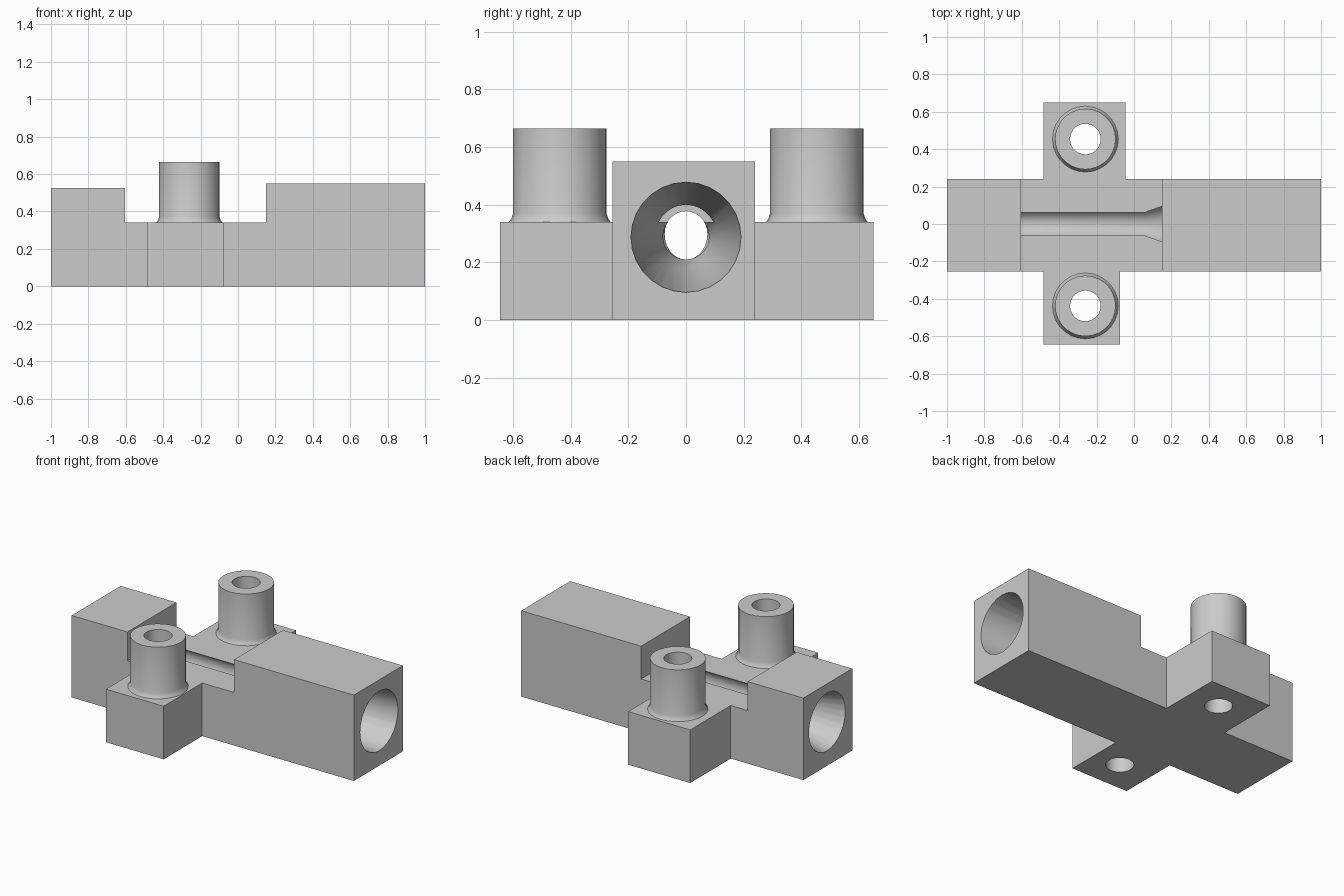
import bpy
import bmesh
from math import cos, sin, tau, radians

cube = bpy.data.objects.get("Cube")
if cube:
    bpy.data.objects.remove(cube)

grey = bpy.data.materials.new("plain grey")
grey.use_nodes = True
colour = (0.6, 0.6, 0.6, 1)
grey.diffuse_color = colour
grey.node_tree.nodes["Principled BSDF"].inputs["Base Color"].default_value = colour
SIDES = 28


def make(name, bm):
    bmesh.ops.recalc_face_normals(bm, faces=bm.faces)
    mesh = bpy.data.meshes.new(name)
    bm.to_mesh(mesh)
    bm.free()
    mesh.materials.append(grey)
    ob = bpy.data.objects.new(name, mesh)
    bpy.context.collection.objects.link(ob)
    return ob


def prism(name, outline, y0, y1):
    """Extrude an (x, z) outline along y."""
    bm = bmesh.new()
    face = bm.faces.new([bm.verts.new((x, y0, z)) for x, z in outline])
    out = bmesh.ops.extrude_face_region(bm, geom=[face])["geom"]
    moved = [v for v in out if isinstance(v, bmesh.types.BMVert)]
    bmesh.ops.translate(bm, verts=moved, vec=(0, y1 - y0, 0))
    return make(name, bm)


def loft(name, rings, closed=False):
    """Bridge rings of points; cap the ends or join last to first."""
    bm = bmesh.new()
    loops = [[bm.verts.new(p) for p in ring] for ring in rings]
    pairs = list(zip(loops, loops[1:]))
    if closed:
        pairs.append((loops[-1], loops[0]))
    else:
        bm.faces.new(loops[0])
        bm.faces.new(loops[-1])
    for a, b in pairs:
        for i in range(SIDES):
            j = (i + 1) % SIDES
            bm.faces.new((a[i], a[j], b[j], b[i]))
    return make(name, bm)


def ring_z(x, y, z, r):
    return [(x + r * cos(tau * i / SIDES), y + r * sin(tau * i / SIDES), z)
            for i in range(SIDES)]


def ring_x(x, z, ry, rz):
    return [(x, ry * cos(tau * i / SIDES), z + rz * sin(tau * i / SIDES))
            for i in range(SIDES)]


def smooth(ob):
    bpy.ops.object.select_all(action="DESELECT")
    ob.select_set(True)
    bpy.context.view_layer.objects.active = ob
    bpy.ops.object.shade_smooth_by_angle(angle=radians(25))


def cut(ob, cutter):
    mod = ob.modifiers.new("cut", "BOOLEAN")
    mod.operation, mod.solver, mod.object = "DIFFERENCE", "EXACT", cutter
    cutter.hide_render = True
    bpy.ops.object.select_all(action="DESELECT")
    ob.select_set(True)
    bpy.context.view_layer.objects.active = ob
    bpy.ops.object.modifier_apply(modifier=mod.name)
    bpy.data.objects.remove(cutter)
    smooth(ob)


# Main body: two end blocks with a lower deck between them
DECK = 0.34
body = prism("main_body", [(-1, 0), (1, 0), (1, 0.55), (0.15, 0.55), (0.15, DECK),
                           (-0.605, DECK), (-0.605, 0.525), (-1, 0.525)], -0.255, 0.24)

# Bore: funnel mouths at both ends, narrow open channel across the deck
bore = loft("bore_cutter", [ring_x(x, z, ry, rz) for x, z, ry, rz in (
    (-1.02, 0.28, 0.19, 0.19), (-0.61, 0.297, 0.074, 0.088),
    (-0.6, 0.29, 0.08, 0.08), (0.06, 0.29, 0.08, 0.08),
    (0.15, 0.288, 0.107, 0.112), (1.02, 0.287, 0.193, 0.193))])
cut(body, bore)

# Side lugs, each carrying a hollow post with a flared foot
for side, x1, y0, y1, py in (("right", -0.075, -0.645, -0.255, -0.438),
                             ("left", -0.045, 0.24, 0.65, 0.454)):
    px, hole = -0.26, 0.082
    lug = prism(side + "_lug", [(-0.485, 0), (x1, 0), (x1, DECK), (-0.485, DECK)], y0, y1)
    cut(lug, loft("hole_cutter", [ring_z(px, py, z, hole) for z in (-0.1, 0.5)]))
    post = loft(side + "_post", [ring_z(px, py, z, r) for z, r in (
        (DECK, 0.176), (0.352, 0.168), (0.37, 0.162), (0.665, 0.162),
        (0.665, hole), (DECK, hole))], closed=True)
    smooth(post)
